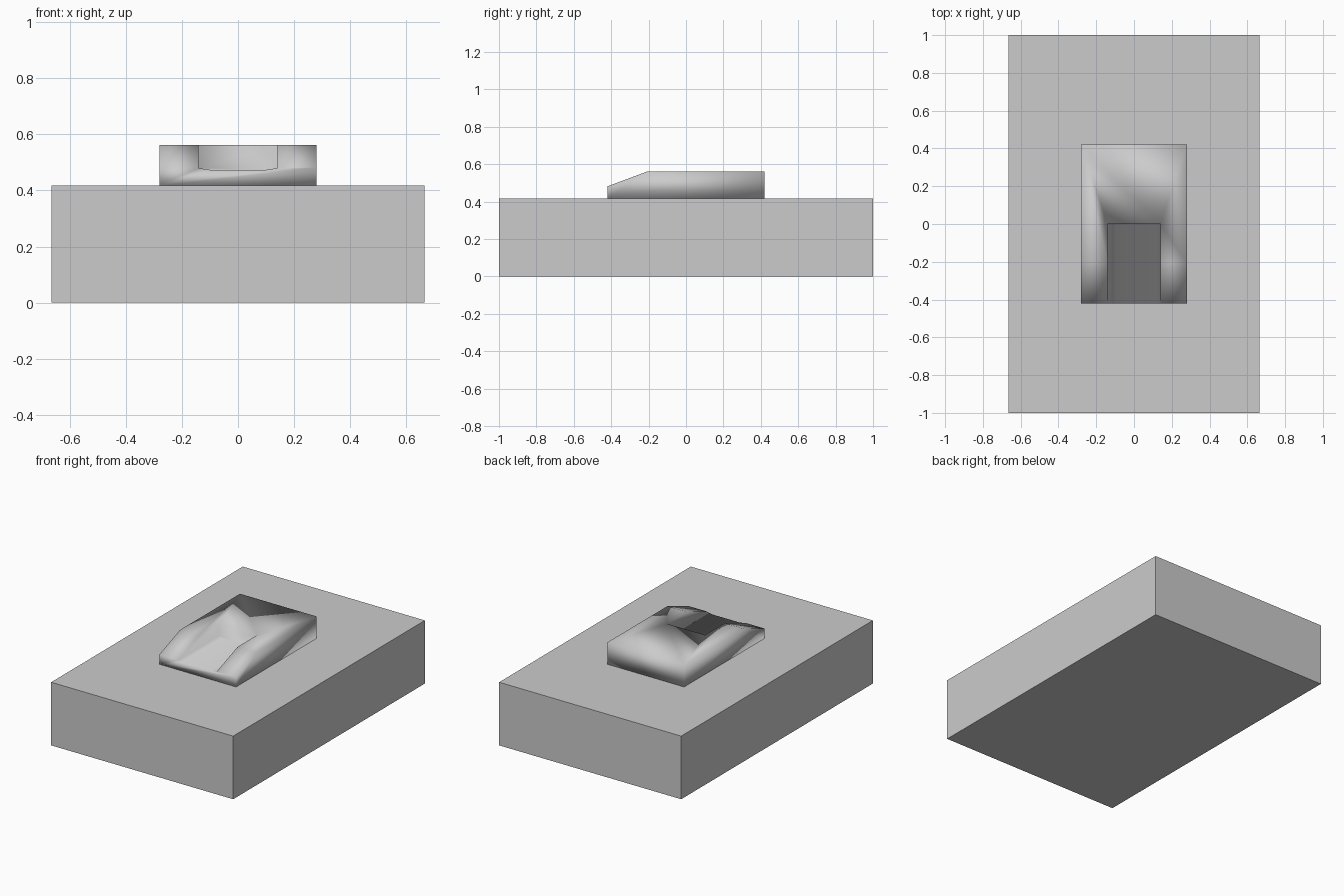
import bpy, bmesh
from mathutils import Vector

if "Cube" in bpy.data.objects:
    bpy.data.objects.remove(bpy.data.objects["Cube"])


def prism(name, points, direction):
    """Extrude a closed planar outline along a direction."""
    bm = bmesh.new()
    face = bm.faces.new([bm.verts.new(p) for p in points])
    ext = bmesh.ops.extrude_face_region(bm, geom=[face])
    moved = [g for g in ext["geom"] if isinstance(g, bmesh.types.BMVert)]
    bmesh.ops.translate(bm, verts=moved, vec=Vector(direction))
    bmesh.ops.recalc_face_normals(bm, faces=bm.faces)
    mesh = bpy.data.meshes.new(name)
    bm.to_mesh(mesh)
    bm.free()
    obj = bpy.data.objects.new(name, mesh)
    bpy.context.collection.objects.link(obj)
    return obj


BASE_TOP = 0.417

# rectangular base slab
W = 0.665
prism("base", [(-W, -1, 0), (W, -1, 0), (W, 1, 0), (-W, 1, 0)], (0, 0, BASE_TOP))

# raised block with sloped front, extruded across x
side = [(-0.42, BASE_TOP), (0.42, BASE_TOP), (0.42, 0.562), (-0.205, 0.562), (-0.42, 0.482)]
block = prism("raised_block", [(-0.28, y, z) for y, z in side], (0.56, 0, 0))

# recess in the front half of the block, with slightly chamfered floor
half = [(0.097, 0.473), (0.14, 0.48), (0.14, 0.7)]
outline = half + [(-x, z) for x, z in reversed(half)]
cutter = prism("recess_cutter", [(x, -0.6, z) for x, z in outline], (0, 0.6, 0))
cutter.hide_render = True

cut = block.modifiers.new("recess", "BOOLEAN")
cut.operation = "DIFFERENCE"
cut.solver = "EXACT"
cut.object = cutter
bpy.context.view_layer.objects.active = block
block.select_set(True)
bpy.ops.object.modifier_apply(modifier=cut.name)
bpy.data.objects.remove(cutter)

# soft shading over the whole raised block
for poly in block.data.polygons:
    poly.use_smooth = True
